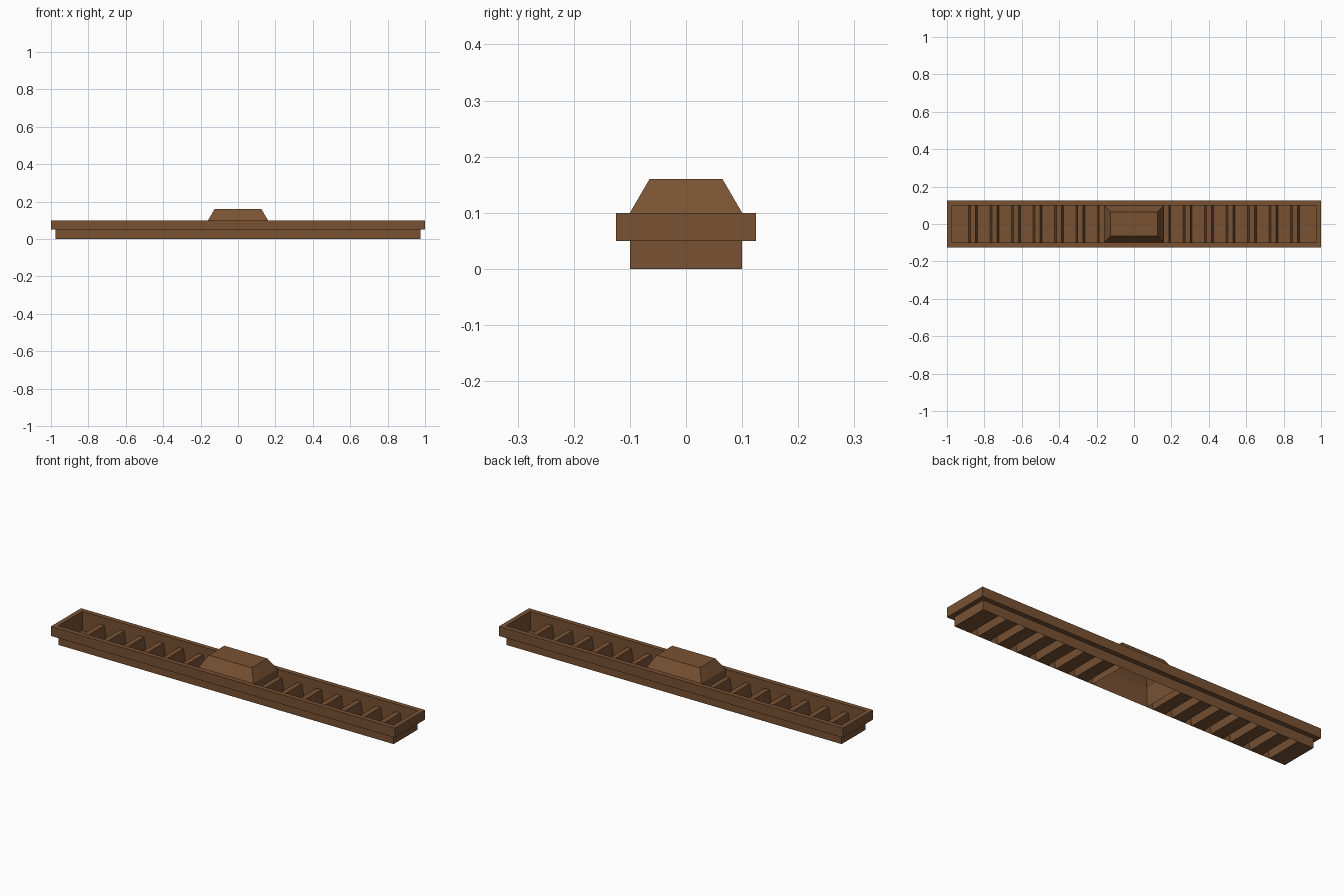
import bpy, bmesh

if "Cube" in bpy.data.objects:
    bpy.data.objects.remove(bpy.data.objects["Cube"])

wood = bpy.data.materials.new("brown")
wood.diffuse_color = (0.19, 0.085, 0.034, 1)
wood.use_nodes = True
wood.node_tree.nodes["Principled BSDF"].inputs["Base Color"].default_value = wood.diffuse_color

HX, HY = 0.975, 0.10        # inner tray half size
BX = 0.16                   # centre block half length
COUNT = 16                  # rib positions along the tray
PITCH = 2 * HX / (COUNT + 1)
RIB_H = 0.06


def make_object(name, bm):
    mesh = bpy.data.meshes.new(name)
    bm.to_mesh(mesh)
    bm.free()
    mesh.materials.append(wood)
    obj = bpy.data.objects.new(name, mesh)
    bpy.context.collection.objects.link(obj)
    return obj


def loft_rectangles(rings, cap=False):
    """Join stacked rectangles given as (half x, half y, z)."""
    bm = bmesh.new()
    loops = [[bm.verts.new((sx * x, sy * y, z))
              for sx, sy in ((-1, -1), (1, -1), (1, 1), (-1, 1))]
             for x, y, z in rings]
    for a, b in zip(loops, loops[1:]):
        for i in range(4):
            j = (i + 1) % 4
            bm.faces.new((a[i], a[j], b[j], b[i]))
    if cap:
        bm.faces.new(loops[-1])
    return bm


# thin tray wall with a stepped flange around its upper half
make_object("tray_frame", loft_rectangles([
    (HX, HY, 0), (HX, HY, 0.05), (HX + 0.025, HY + 0.025, 0.05),
    (HX + 0.025, HY + 0.025, 0.10), (HX, HY, 0.10), (HX, HY, 0.05)]))

# hollow centre block with a tapered top
make_object("centre_block", loft_rectangles([
    (BX, HY, 0), (BX, HY, 0.10), (BX - 0.035, HY - 0.035, 0.16)], cap=True))

# ribbed floor: profile in x and z, running from the block to the tray end
profile = [(BX, RIB_H)]
for k in range(1, COUNT // 2):
    c = (k + 0.5) * PITCH
    rib = [(c - 0.024, 0), (c - 0.014, RIB_H), (c + 0.014, RIB_H), (c + 0.024, 0)]
    profile += rib[2:] if k == 1 else rib
profile.append((HX, 0))

for side, name in ((-1, "left_ribbed_floor"), (1, "right_ribbed_floor")):
    bm = bmesh.new()
    front = [bm.verts.new((side * x, -HY, z)) for x, z in profile]
    back = [bm.verts.new((side * x, HY, z)) for x, z in profile]
    for i in range(len(profile) - 1):
        quad = [front[i], front[i + 1], back[i + 1], back[i]]
        bm.faces.new(quad if side > 0 else quad[::-1])
    make_object(name, bm)
